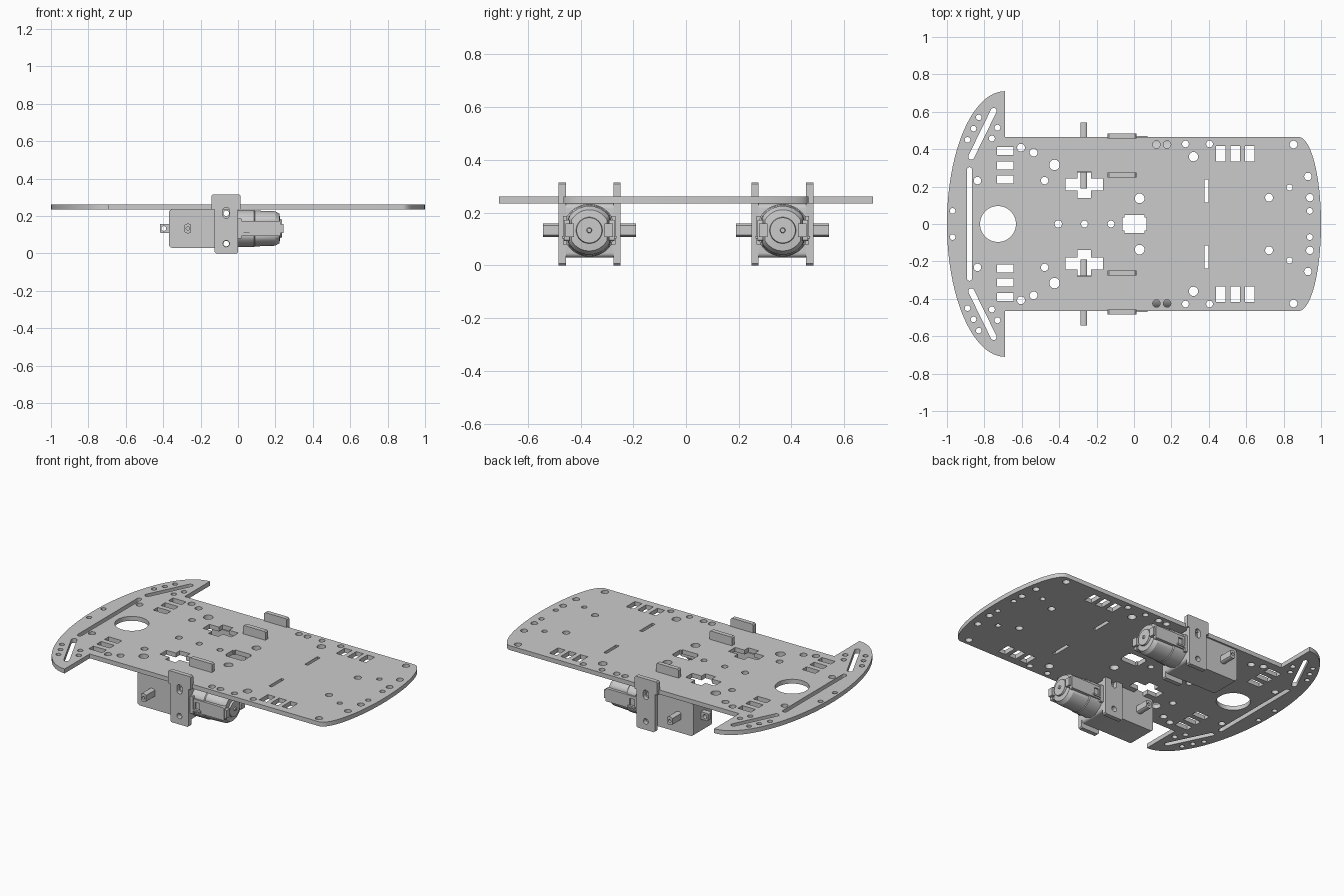
import bpy, bmesh
from math import sin, cos, pi, atan2
from mathutils import Matrix

if "Cube" in bpy.data.objects:
    bpy.data.objects.remove(bpy.data.objects["Cube"])


def finish(name, mesh):
    ob = bpy.data.objects.new(name, mesh)
    bpy.context.collection.objects.link(ob)
    bm = bmesh.new()
    bm.from_mesh(mesh)
    bmesh.ops.remove_doubles(bm, verts=bm.verts, dist=1e-5)
    bmesh.ops.recalc_face_normals(bm, faces=bm.faces)
    bm.to_mesh(mesh)
    bm.free()
    bpy.ops.object.select_all(action='DESELECT')
    ob.select_set(True)
    bpy.context.view_layer.objects.active = ob
    bpy.ops.object.shade_smooth_by_angle(angle=0.52)
    return ob


def sheet(name, loops, a, b, upright=False):
    """Fill outlines (inner loops become holes), thick from a to b along z, or y if upright."""
    cu = bpy.data.curves.new(name, 'CURVE')
    cu.dimensions, cu.fill_mode, cu.extrude = '2D', 'BOTH', abs(b - a) / 2
    for pts in loops:
        sp = cu.splines.new('POLY')
        sp.points.add(len(pts) - 1)
        for p, (x, y) in zip(sp.points, pts):
            p.co = (x, y, 0, 1)
        sp.use_cyclic_u = True
    tmp = bpy.data.objects.new(name + "_curve", cu)
    bpy.context.collection.objects.link(tmp)
    dg = bpy.context.evaluated_depsgraph_get()
    me = bpy.data.meshes.new_from_object(tmp.evaluated_get(dg))
    bpy.data.objects.remove(tmp)
    mid = (a + b) / 2
    if upright:
        me.transform(Matrix.Translation((0, mid, 0)) @ Matrix.Rotation(pi / 2, 4, 'X'))
    else:
        me.transform(Matrix.Translation((0, 0, mid)))
    return finish(name, me)


def arc(cx, cy, rx, ry, a0, a1, n):
    return [(cx + rx * cos(a0 + (a1 - a0) * i / n), cy + ry * sin(a0 + (a1 - a0) * i / n))
            for i in range(n + 1)]


def circle(x, y, r, n=24):
    return arc(x, y, r, r, 0, 2 * pi, n)[:-1]


def rect(x0, x1, y0, y1):
    return [(x0, y0), (x1, y0), (x1, y1), (x0, y1)]


def round_rect(x0, x1, y0, y1, r):
    c = [(x1 - r, y1 - r), (x0 + r, y1 - r), (x0 + r, y0 + r), (x1 - r, y0 + r)]
    return [p for i, (x, y) in enumerate(c) for p in arc(x, y, r, r, i * pi / 2, (i + 1) * pi / 2, 5)]


def slot(x0, y0, x1, y1, r):
    t = atan2(y1 - y0, x1 - x0)
    return arc(x1, y1, r, r, t - pi / 2, t + pi / 2, 8) + arc(x0, y0, r, r, t + pi / 2, t + 1.5 * pi, 8)


def cross(x, y, a, b, c, d):
    """Plus shape: wide arm half sizes a x b, tall arm half sizes c x d."""
    q = [(a, b), (c, b), (c, d), (-c, d), (-c, b), (-a, b),
         (-a, -b), (-c, -b), (-c, -d), (c, -d), (c, -b), (a, -b)]
    return [(x + u, y + v) for u, v in q]


def loft(name, cy, cz, sections, n=48):
    """Flat-sided round body along x from (x, radius, half width) sections."""
    bm = bmesh.new()
    rings = []
    for x, r, w in sections:
        rings.append([bm.verts.new((x, cy + max(-w, min(w, r * cos(2 * pi * i / n))),
                                    cz + r * sin(2 * pi * i / n))) for i in range(n)])
    for p, q in zip(rings, rings[1:]):
        for i in range(n):
            bm.faces.new((p[i], p[(i + 1) % n], q[(i + 1) % n], q[i]))
    bm.faces.new(rings[0])
    bm.faces.new(rings[-1])
    me = bpy.data.meshes.new(name)
    bm.to_mesh(me)
    bm.free()
    return finish(name, me)


# Chassis plate: bumper wing at the left, rounded nose at the right
outline = arc(-0.69, 0, 0.31, 0.71, pi / 2, 1.5 * pi, 48)
outline += [(-0.69, -0.465)] + arc(0.88, 0, 0.12, 0.465, -pi / 2, pi / 2, 40) + [(-0.69, 0.465)]

# Holes on one half, mirrored to the other
round_holes = [(-.97, .07, .015), (-.837, .232, .02), (-.89, .45, .015), (-.858, .51, .015),
               (-.83, .57, .015), (-.73, .515, .016), (-.76, .457, .016), (-.604, .408, .021),
               (-.537, .382, .021), (-.425, .316, .028), (-.478, .232, .02), (.03, .137, .026),
               (.12, .425, .02), (.177, .425, .02), (.275, .428, .018), (.318, .36, .025),
               (.404, .428, .018), (.853, .425, .021), (.93, .254, .02), (.832, .195, .016),
               (.94, .141, .02), (.94, .07, .016), (.722, .141, .021)]
half = [circle(*h) for h in round_holes]
half += [rect(-.733, -.643, y, y + .043) for y in (.217, .292, .368)]
half += [rect(x, x + .05, .334, .418) for x in (.438, .516, .593)]
half += [rect(.377, .398, .115, .237), slot(-.87, .36, -.75, .605, .016),
         cross(-.266, .21, .099, .032, .035, .07)]
loops = [outline] + half + [[(x, -y) for x, y in h] for h in half]

# Holes on the centre line
loops += [circle(-.727, 0, .096, 48), slot(-.88, -.29, -.88, .29, .014),
          circle(-.405, 0, .02), circle(-.265, 0, .018), circle(-.123, 0, .018),
          cross(.003, 0, .064, .036, .054, .047)]
sheet("chassis_plate", loops, 0.235, 0.262)

AXIS_Z, MID_Y = 0.133, 0.367
for side, s in (("back", 1), ("front", -1)):
    cy = s * MID_Y

    # T-shaped motor brackets clamping the gearbox
    tee = [(-.118, 0), (-.007, 0), (0, .007), (0, .235), (.013, .235), (.013, .308), (.006, .315),
           (-.134, .315), (-.141, .308), (-.141, .235), (-.125, .235), (-.125, .007)]
    for where, y0, y1 in (("inner", .248, .275), ("outer", .456, .483)):
        sheet(f"{side}_{where}_bracket",
              [tee, slot(-.063, .206, -.063, .228, .018), circle(-.063, .052, .017)],
              s * y0, s * y1, True)

    # Gearbox with through holes, mounting ear and output axle
    sheet(side + "_gearbox", [round_rect(-.37, 0, .03, .234, .018),
                              circle(-.063, .052, .015), circle(-.063, .214, .015)],
          s * .275, s * .456, True)
    sheet(side + "_gearbox_ear", [round_rect(-.418, -.36, .11, .157, .006),
                                  circle(-.397, AXIS_Z, .013)], cy - .016, cy + .016, True)
    d_shape = [(-.268 + max(-.018, min(.018, x)), AXIS_Z + z) for x, z in circle(0, 0, .026, 32)]
    sheet(side + "_axle", [d_shape, circle(-.268, AXIS_Z, .009, 16)], s * .19, s * .542, True)

    # Motor: collar, can, stepped end cap and shaft tip
    loft(side + "_motor", cy, AXIS_Z,
         [(-.01, .1, .088), (.085, .1, .088), (.09, .096, .08), (.2, .092, .078), (.222, .078, .068),
          (.225, .05, .05), (.236, .048, .048), (.236, .01, .01), (.244, .008, .008)])

    # Motor strap arms with window, end hook and catch on each side
    for where, t in (("inner", -s), ("outer", s)):
        y = lambda d: cy + t * d
        sheet(f"{side}_{where}_strap", [round_rect(-.005, .228, .093, .173, .008),
                                        rect(.03, .062, .112, .155)], y(.074), y(.096), True)
        sheet(f"{side}_{where}_strap_hook", [rect(.215, .242, .108, .158)], y(.058), y(.09), True)
        sheet(f"{side}_{where}_strap_catch", [rect(.02, .072, .102, .112)], y(.08), y(.103), True)
        sheet(f"{side}_{where}_strap_rib", [rect(.0, .02, .08, .187)], y(.07), y(.1), True)
